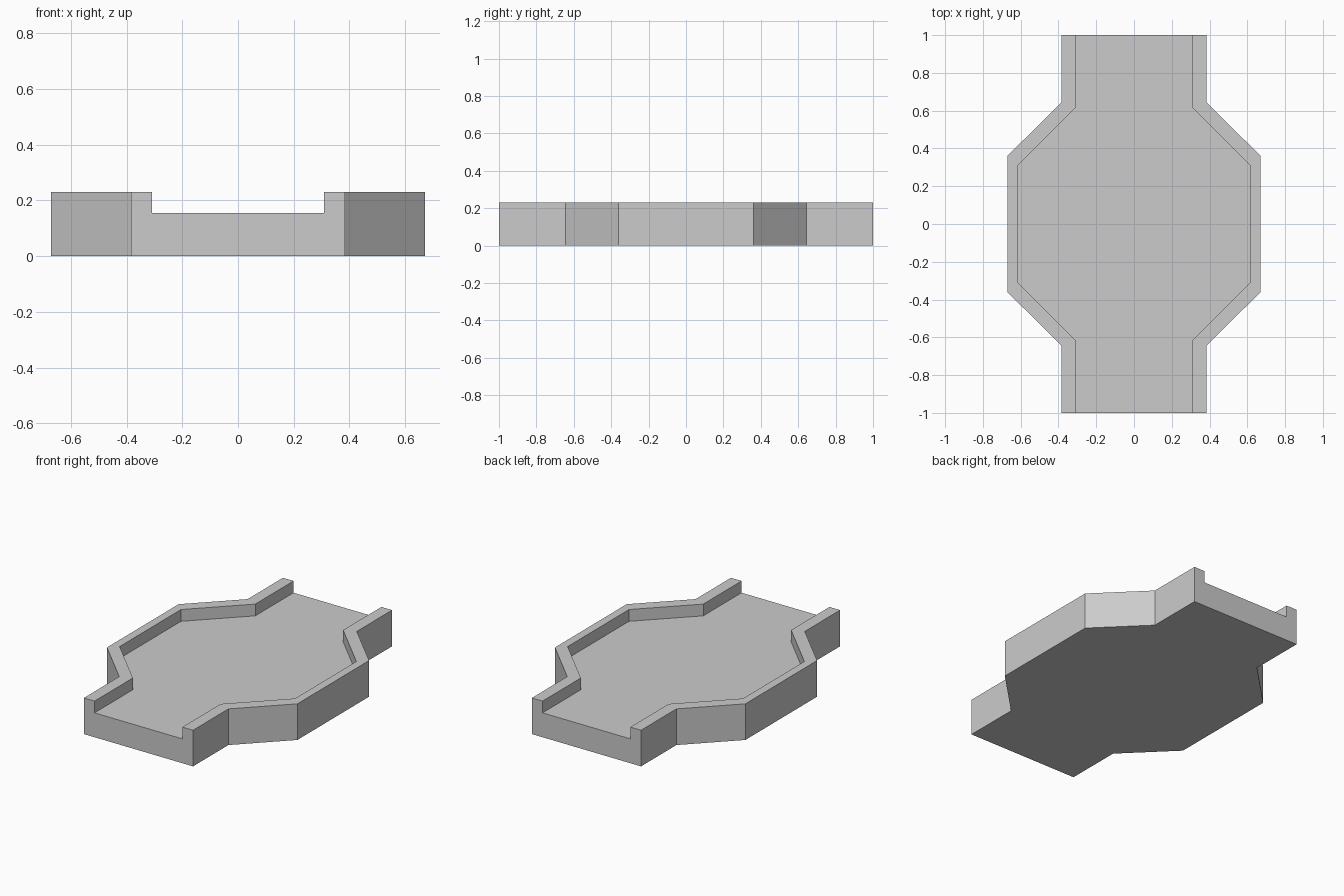
import bpy, bmesh

if "Cube" in bpy.data.objects:
    bpy.data.objects.remove(bpy.data.objects["Cube"])

TOP, FLOOR = 0.23, 0.155

def side_path(neck, shoulder_y, wide, wide_y):
    """Right-hand edge from front to back, mirrored about y = 0."""
    half = [(neck, -1.0), (neck, -shoulder_y), (wide, -wide_y)]
    return half + [(x, -y) for x, y in reversed(half)]

outer = side_path(0.384, 0.645, 0.67, 0.36)
inner = side_path(0.309, 0.615, 0.617, 0.308)

bm = bmesh.new()

def row(path, sx, z):
    return [bm.verts.new((sx * x, y, z)) for x, y in path]

# Cross-section rows for each side: base, outer rim, inner rim, floor edge
sides = [[row(outer, s, 0), row(outer, s, TOP), row(inner, s, TOP), row(inner, s, FLOOR)]
         for s in (1, -1)]
right, left = sides

# Raised side walls: outer face, rim and inner face
for rows in sides:
    for a, b in zip(rows, rows[1:]):
        for i in range(len(outer) - 1):
            bm.faces.new((a[i], a[i + 1], b[i + 1], b[i]))

# Underside and sunken floor
for k in (0, 3):
    bm.faces.new(right[k] + left[k][::-1])

# Open front and back ends
for i in (0, -1):
    bm.faces.new([r[i] for r in right] + [r[i] for r in reversed(left)])

bmesh.ops.recalc_face_normals(bm, faces=bm.faces[:])
mesh = bpy.data.meshes.new("walled_platform")
bm.to_mesh(mesh)
bm.free()
bpy.context.collection.objects.link(bpy.data.objects.new("walled_platform", mesh))
